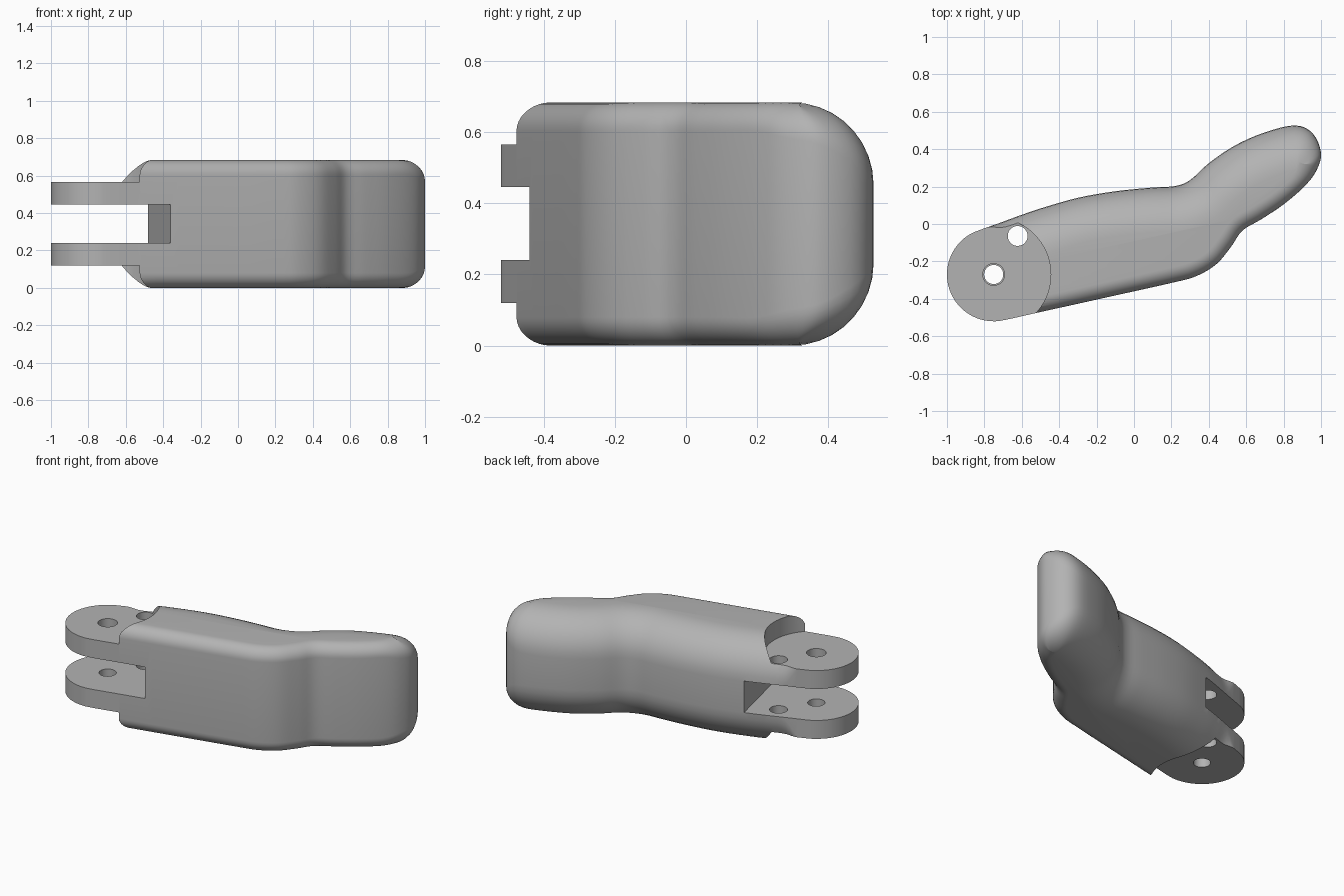
import bpy, bmesh, math
from mathutils import Vector, Matrix

if "Cube" in bpy.data.objects:
    bpy.data.objects.remove(bpy.data.objects["Cube"])

HEIGHT = 0.683
PIVOT = Vector((-0.75, -0.27))
TIP_CORE = Vector((0.86, 0.28))
SLANT = math.atan2(0.22, 0.975)
ROUND_STEPS = 9

# plan outline, counter-clockwise: x, y, edge rounding
FRONT = [(-0.52, -0.475, 0.08), (-0.1, -0.382, 0.08), (0.2, -0.315, 0.08),
         (0.33, -0.28, 0.08), (0.44, -0.215, 0.08), (0.52, -0.12, 0.08),
         (0.58, -0.035, 0.08), (0.68, 0.025, 0.08), (0.8, 0.105, 0.08),
         (0.91, 0.2, 0.08)]
TIP = [(0.975, 0.285, 0.1), (1.0, 0.38, 0.12), (0.955, 0.485, 0.18),
       (0.86, 0.527, 0.23)]
BACK = [(0.7, 0.49, 0.24), (0.54, 0.42, 0.24), (0.4, 0.325, 0.24),
        (0.3, 0.235, 0.24), (0.22, 0.203, 0.24), (0.1, 0.195, 0.24),
        (-0.1, 0.175, 0.24), (-0.3, 0.14, 0.24), (-0.5, 0.083, 0.24),
        (-0.62, 0.042, 0.24), (-0.72, 0.005, 0.22)]


def hinge_arc():
    for i in range(13):
        a = math.radians(105 + 178 * i / 12)
        p = PIVOT + 0.25 * Vector((math.cos(a), math.sin(a)))
        yield (p.x, p.y, 0.08)


def catmull(p0, p1, p2, p3, t):
    return [0.5 * (2 * b + (c - a) * t + (2 * a - 5 * b + 4 * c - d) * t * t
                   + (3 * b - a - 3 * c + d) * t ** 3)
            for a, b, c, d in zip(p0, p1, p2, p3)]


def smooth_outline():
    """Outer point, inner point and rounding, all splined together."""
    pts = FRONT + TIP + BACK + list(hinge_arc())
    n = len(pts)
    ctrl = []
    for i, (x, y, r) in enumerate(pts):
        px, py, _ = pts[i - 1]
        nx, ny, _ = pts[(i + 1) % n]
        inward = Vector((py - ny, nx - px)).normalized()
        inner = Vector((x, y)) + inward * r
        if pts[i] in TIP[1:]:
            inner = TIP_CORE + (Vector((x, y)) - TIP_CORE) * 0.06
        ctrl.append((x, y, inner.x, inner.y, r))
    return [catmull(ctrl[i - 1], ctrl[i], ctrl[(i + 1) % n], ctrl[(i + 2) % n], s / 4)
            for i in range(n) for s in range(4)]


def make_object(name, bm):
    bmesh.ops.recalc_face_normals(bm, faces=bm.faces[:])
    mesh = bpy.data.meshes.new(name)
    bm.to_mesh(mesh)
    bm.free()
    ob = bpy.data.objects.new(name, mesh)
    bpy.context.collection.objects.link(ob)
    return ob


def build_body():
    bm = bmesh.new()
    outline = smooth_outline()
    quarter = [math.pi / 2 * k / ROUND_STEPS for k in range(ROUND_STEPS + 1)]
    levels = [(a, False) for a in reversed(quarter)] + [(a, True) for a in quarter]
    rings = []
    for a, top in levels:
        ring = []
        for ox, oy, ix, iy, r in outline:
            c, z = math.cos(a), r * (1 - math.sin(a))
            ring.append(bm.verts.new((ix + (ox - ix) * c, iy + (oy - iy) * c,
                                      HEIGHT - z if top else z)))
        rings.append(ring)
    n = len(outline)
    for low, high in zip(rings, rings[1:]):
        for i in range(n):
            j = (i + 1) % n
            bm.faces.new((low[i], low[j], high[j], high[i]))
    bm.faces.new(list(reversed(rings[0])))
    bm.faces.new(rings[-1])
    return make_object("finger_segment", bm)


def cylinder_cutter(name, x, y, radius, z0, z1, sides=64):
    bm = bmesh.new()
    bmesh.ops.create_cone(bm, cap_ends=True, segments=sides, radius1=radius,
                          radius2=radius, depth=z1 - z0,
                          matrix=Matrix.Translation((x, y, (z0 + z1) / 2)))
    return make_object(name, bm)


def slot_cutter(z0, z1):
    axis = Vector((math.cos(SLANT), math.sin(SLANT)))
    mid = Vector((-0.42, -0.18)) - axis * 0.5
    bm = bmesh.new()
    bmesh.ops.create_cube(bm, size=1, matrix=(
        Matrix.Translation((mid.x, mid.y, (z0 + z1) / 2))
        @ Matrix.Rotation(SLANT, 4, "Z") @ Matrix.Diagonal((1, 1.5, z1 - z0, 1))))
    return make_object("slot_cutter", bm)


body = build_body()

# hinge recesses, fork slot and pin holes
px, py = PIVOT
cutters = [
    cylinder_cutter("upper_recess_cutter", px, py, 0.305, 0.565, 1, 96),
    cylinder_cutter("lower_recess_cutter", px, py, 0.305, -0.3, 0.12, 96),
    slot_cutter(0.24, 0.445),
    cylinder_cutter("upper_pin_cutter", px, py, 0.058, 0.35, 0.8),
    cylinder_cutter("lower_pin_cutter", px, py, 0.051, -0.1, 0.35),
    cylinder_cutter("cord_hole_cutter", -0.622, -0.064, 0.053, -0.1, 0.8),
]
bpy.context.view_layer.objects.active = body
body.select_set(True)
for cutter in cutters:
    mod = body.modifiers.new(cutter.name, "BOOLEAN")
    mod.operation = "DIFFERENCE"
    mod.solver = "EXACT"
    mod.object = cutter
    bpy.ops.object.modifier_apply(modifier=mod.name)
for cutter in cutters:
    bpy.data.objects.remove(cutter)

# plain grey plastic
grey = bpy.data.materials.new("grey_plastic")
grey.use_nodes = True
colour = (0.45, 0.45, 0.45, 1)
grey.diffuse_color = colour
grey.node_tree.nodes["Principled BSDF"].inputs["Base Color"].default_value = colour
body.data.materials.clear()
body.data.materials.append(grey)

bpy.ops.object.shade_smooth_by_angle(angle=math.radians(30))
